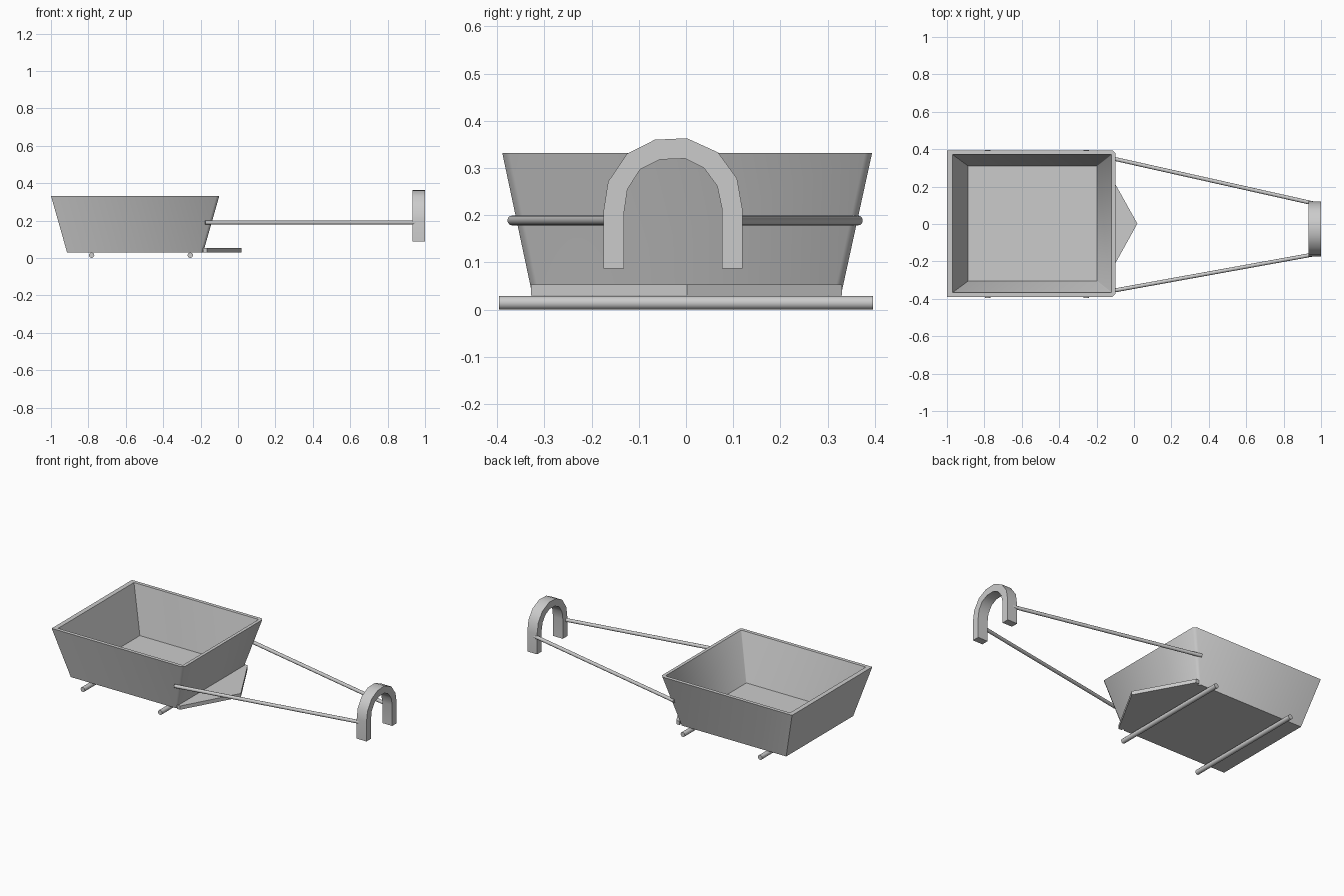
import bpy, bmesh
from mathutils import Vector

if "Cube" in bpy.data.objects:
    bpy.data.objects.remove(bpy.data.objects["Cube"])


def finish(name, bm, angle=0.7):
    bmesh.ops.recalc_face_normals(bm, faces=bm.faces)
    mesh = bpy.data.meshes.new(name)
    bm.to_mesh(mesh)
    bm.free()
    ob = bpy.data.objects.new(name, mesh)
    bpy.context.collection.objects.link(ob)
    bpy.ops.object.select_all(action='DESELECT')
    ob.select_set(True)
    bpy.context.view_layer.objects.active = ob
    bpy.ops.object.shade_smooth_by_angle(angle=angle)
    return ob


def rod(name, a, b, radius, sides=12):
    a, b = Vector(a), Vector(b)
    bpy.ops.mesh.primitive_cylinder_add(vertices=sides, radius=radius, depth=(b - a).length,
                                        location=(a + b) / 2)
    ob = bpy.context.object
    ob.name = name
    ob.rotation_mode = 'QUATERNION'
    ob.rotation_quaternion = (b - a).to_track_quat('Z', 'Y')
    bpy.ops.object.shade_smooth_by_angle(angle=0.7)
    return ob


def prism(name, points, offset):
    bm = bmesh.new()
    face = bm.faces.new([bm.verts.new(p) for p in points])
    ext = bmesh.ops.extrude_face_region(bm, geom=[face], use_keep_orig=True)
    moved = [g for g in ext["geom"] if isinstance(g, bmesh.types.BMVert)]
    bmesh.ops.translate(bm, verts=moved, vec=offset)
    return finish(name, bm)


# Tub: flared open box, front corners slightly clipped
def ring(bm, x0, x1, y0, y1, z, c):
    pts = [(x0, y0), (x1 - c, y0), (x1, y0 + c), (x1, y1 - c), (x1 - c, y1), (x0, y1)]
    return [bm.verts.new((x, y, z)) for x, y in pts]


bm = bmesh.new()
rings = [ring(bm, -0.914, -0.186, -0.325, 0.328, 0.03, 0.015),
         ring(bm, -1.0, -0.10, -0.389, 0.394, 0.332, 0.015),
         ring(bm, -0.971, -0.12, -0.367, 0.372, 0.332, 0.003),
         ring(bm, -0.888, -0.198, -0.306, 0.311, 0.05, 0.003)]
for lo, hi in zip(rings, rings[1:]):
    for i in range(6):
        j = (i + 1) % 6
        bm.faces.new((lo[i], lo[j], hi[j], hi[i]))
bm.faces.new(rings[0])
bm.faces.new(rings[-1])
finish("tub", bm, 0.9)

# Pointed nose plate in front of the tub floor
prism("nose_plate", [(x, y, 0.03) for x, y in
                     [(-0.186, -0.328), (-0.165, -0.328), (0.018, 0.002),
                      (-0.165, 0.33), (-0.186, 0.33)]], (0, 0, 0.023))

# Axles
for i, x in enumerate((-0.783, -0.255)):
    rod(f"axle_{i + 1}", (x, -0.396, 0.0145), (x, 0.396, 0.0145), 0.0145)

# Pull shafts
rod("shaft_left", (-0.175, 0.364, 0.189), (0.965, 0.109, 0.189), 0.0105)
rod("shaft_right", (-0.175, -0.368, 0.189), (0.965, -0.162, 0.189), 0.0105)

# Arched yoke at the end of the shafts
outer = [(-0.175, 0.087), (-0.175, 0.207), (-0.165, 0.271), (-0.125, 0.33), (-0.066, 0.36),
         (0.002, 0.363), (0.068, 0.333), (0.108, 0.278), (0.12, 0.21), (0.12, 0.087)]
inner = [(0.076, 0.087), (0.076, 0.215), (0.066, 0.262), (0.038, 0.30), (-0.002, 0.32),
         (-0.055, 0.318), (-0.097, 0.297), (-0.124, 0.255), (-0.131, 0.207), (-0.131, 0.087)]
bm = bmesh.new()
sec = []
for (oy, oz), (iy, iz) in zip(outer, reversed(inner)):
    sec.append([bm.verts.new(p) for p in [(0.933, oy, oz), (1.0, oy, oz),
                                          (1.0, iy, iz), (0.933, iy, iz)]])
for a, b in zip(sec, sec[1:]):
    for i in range(4):
        j = (i + 1) % 4
        bm.faces.new((a[i], a[j], b[j], b[i]))
bm.faces.new(sec[0])
bm.faces.new(sec[-1])
finish("yoke", bm)
